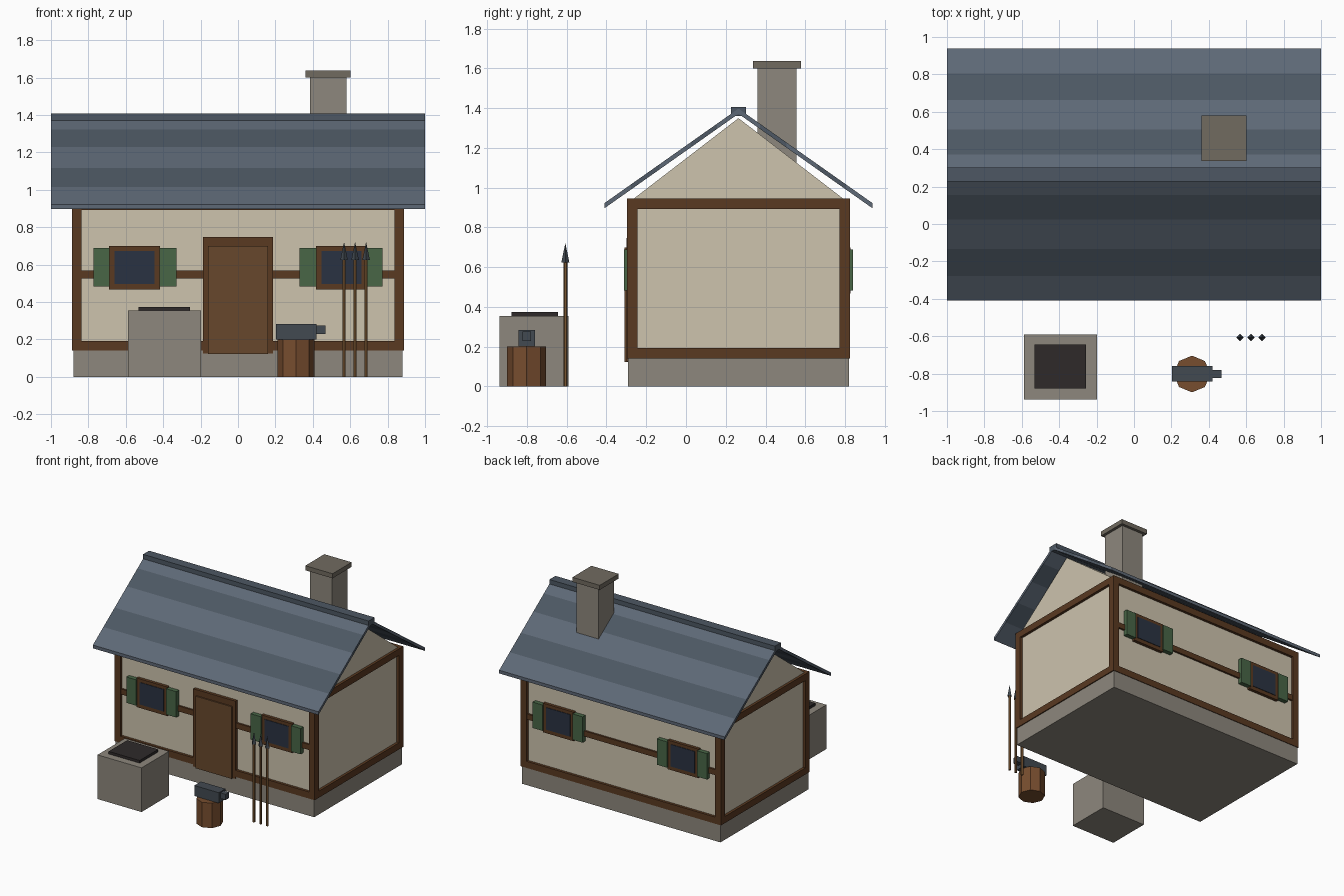
import bpy, bmesh, math

if "Cube" in bpy.data.objects:
    bpy.data.objects.remove(bpy.data.objects["Cube"])

YC = 0.264  # centre of the house in y


def material(name, r, g, b):
    m = bpy.data.materials.new(name)
    m.diffuse_color = [(c / 255) ** 2.2 for c in (r, g, b)] + [1]
    m.use_nodes = True
    m.node_tree.nodes["Principled BSDF"].inputs["Base Color"].default_value = m.diffuse_color
    return m


STONE = material("stone", 140, 134, 124)
CAP = material("cap_stone", 112, 106, 96)
PLASTER = material("plaster", 204, 194, 172)
TIMBER = material("timber", 90, 60, 38)
DOOR = material("door_wood", 103, 73, 48)
LOG = material("log_wood", 118, 78, 50)
SHAFT = material("shaft_wood", 122, 88, 54)
SLATE = material("slate_light", 94, 104, 117)
SLATE_DARK = material("slate_dark", 78, 88, 99)
GREEN = material("shutter_green", 74, 102, 72)
GLASS = material("glass", 46, 54, 68)
IRON = material("iron", 68, 75, 82)
COAL = material("coal", 50, 46, 46)


def mesh_object(name, bm, *mats):
    bmesh.ops.recalc_face_normals(bm, faces=bm.faces)
    me = bpy.data.meshes.new(name)
    bm.to_mesh(me)
    bm.free()
    for m in mats:
        me.materials.append(m)
    ob = bpy.data.objects.new(name, me)
    bpy.context.collection.objects.link(ob)
    return ob


def box(name, x, y, z, mat):
    """Box from (min, max) pairs."""
    bm = bmesh.new()
    bmesh.ops.create_cube(bm, size=1)
    for v in bm.verts:
        v.co = [r[0] if c < 0 else r[1] for c, r in zip(v.co, (x, y, z))]
    return mesh_object(name, bm, mat)


def cone(name, x, y, z, r1, r2, sides, mat):
    bm = bmesh.new()
    bmesh.ops.create_cone(bm, cap_ends=True, segments=sides, radius1=r1,
                          radius2=r2, depth=z[1] - z[0])
    bmesh.ops.translate(bm, verts=bm.verts, vec=(x, y, sum(z) / 2))
    return mesh_object(name, bm, mat)


def prism(name, profile, x, mat):
    """Extrude a (y, z) profile along x."""
    bm = bmesh.new()
    face = bm.faces.new([bm.verts.new((x[0], y, z)) for y, z in profile])
    ext = bmesh.ops.extrude_face_region(bm, geom=[face])["geom"]
    bmesh.ops.translate(bm, vec=(x[1] - x[0], 0, 0),
                        verts=[g for g in ext if isinstance(g, bmesh.types.BMVert)])
    return mesh_object(name, bm, mat)


def span(a, b):
    return (min(a, b), max(a, b))


def depth(side, inner, outer):
    """y range on the front (side -1) or back (side 1) of the house."""
    return span(YC + side * inner, YC + side * outer)


# Foundation and plastered body with gables
box("foundation", (-.88, .88), (YC - .556, YC + .556), (0, .14), STONE)
prism("walls", [(YC - .54, .14), (YC + .54, .14), (YC + .54, .935), (YC, 1.35),
                (YC - .54, .935)], (-.867, .867), PLASTER)

# Timber frame
RAILS = {"sill": (.14, .193), "top": (.893, .946)}
for s, label in ((-1, "front"), (1, "back")):
    for sx in (-1, 1):
        box(label + "_corner_post", span(sx * .836, sx * .888), depth(s, .508, .561),
            (.14, .946), TIMBER)
    for rail, z in RAILS.items():
        box(f"{label}_{rail}_beam", (-.836, .836), depth(s, .51, .561), z, TIMBER)
    box(label + "_middle_beam", (-.836, .836), depth(s, .52, .555), (.526, .57), TIMBER)
for sx in (-1, 1):
    for rail, z in RAILS.items():
        box(f"side_{rail}_beam", span(sx * .836, sx * .888), (YC - .508, YC + .508), z, TIMBER)

# Windows with shutters, two on the front and two on the back
for s in (-1, 1):
    for sx in (-1, 1):
        box("window_frame", span(sx * .417, sx * .69), depth(s, .52, .564), (.467, .70), TIMBER)
        box("window_glass", span(sx * .446, sx * .66), depth(s, .53, .568), (.497, .674), GLASS)
        for a, b in ((.33, .421), (.686, .773)):
            box("shutter", span(sx * a, sx * b), depth(s, .535, .575), (.483, .69), GREEN)

# Door
box("door_frame", (-.187, .187), depth(-1, .52, .564), (.125, .748), TIMBER)
box("door", (-.16, .16), depth(-1, .53, .574), (.122, .70), DOOR)

# Roof: each slope is a row of slate bands in alternating shades
EAVE, SLOPE, THICK = .674, .705, .026
BANDS = [0, .108, .241, .398, .541, EAVE]  # distance from the ridge
for s, label in ((-1, "front"), (1, "back")):
    bm = bmesh.new()
    rows = []
    for d in BANDS:
        z = 1.398 - SLOPE * d
        rows.append([bm.verts.new((x, YC + s * d, zz))
                     for x, zz in ((-1, z), (1, z), (1, z - THICK), (-1, z - THICK))])
    for i, (a, b) in enumerate(zip(rows, rows[1:])):
        for k in range(4):
            f = bm.faces.new((a[k], a[(k + 1) % 4], b[(k + 1) % 4], b[k]))
            f.material_index = i % 2
    bm.faces.new(rows[0])
    bm.faces.new(rows[-1])
    mesh_object(label + "_roof_slope", bm, SLATE, SLATE_DARK)
box("roof_ridge", (-1, 1), (YC - .038, YC + .038), (1.362, 1.407), SLATE_DARK)

# Chimney
box("chimney", (.385, .58), (.36, .557), (1.12, 1.60), STONE)
box("chimney_cap", (.36, .602), (.338, .579), (1.60, 1.637), CAP)

# Forge
box("forge", (-.589, -.199), (-.938, -.59), (0, .354), STONE)
box("forge_coals", (-.531, -.257), (-.879, -.645), (.354, .375), COAL)

# Anvil on its stump
cone("stump", .31, -.802, (0, .2), .098, .098, 8, LOG)
box("anvil", (.203, .42), (-.843, -.76), (.2, .284), IRON)
box("anvil_horn", (.42, .467), (-.823, -.78), (.23, .276), IRON)

# Spears
for x in (.567, .626, .685):
    cone("spear_shaft", x, -.607, (0, .63), .01, .01, 6, SHAFT)
    cone("spear_head", x, -.607, (.625, .722), .02, 0, 4, IRON)
